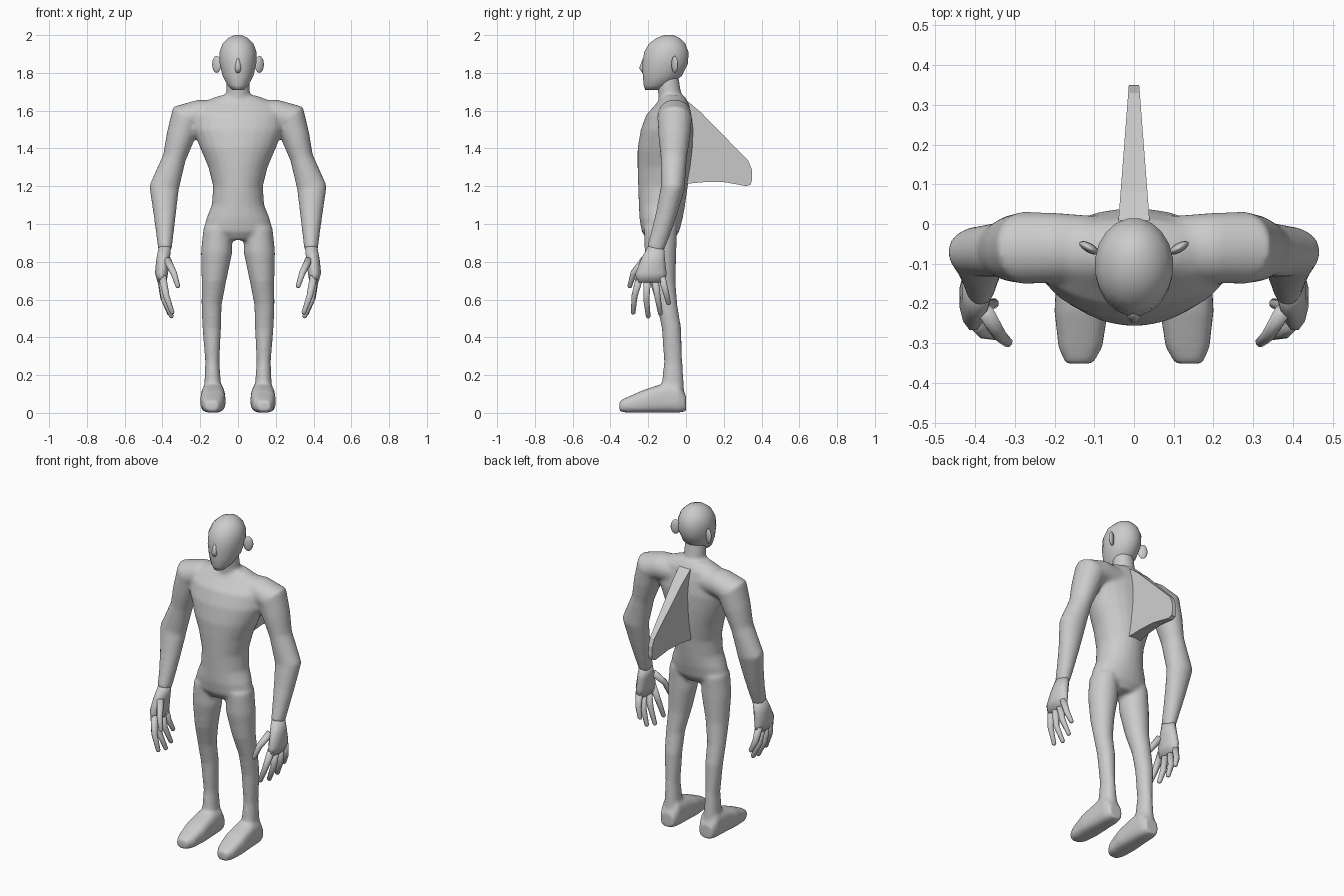
import bpy, bmesh, math
from mathutils import Vector, Matrix

X, Y, Z = Vector((1, 0, 0)), Vector((0, 1, 0)), Vector((0, 0, 1))


def loft(bm, rings, ref=Y, axis=None, sides=16, power=2.0, mirror=False):
    """Skin rings (x, y, z, half_width, half_depth); depth runs along ref."""
    for s in ((1, -1) if mirror else (1,)):
        pts = [Vector((r[0], r[1], r[2])) for r in rings]
        loops = []
        for i, r in enumerate(rings):
            t = axis or (pts[min(i + 1, len(pts) - 1)] - pts[max(i - 1, 0)]).normalized()
            v = (ref - t * ref.dot(t)).normalized()
            u = v.cross(t)
            loop = []
            for k in range(sides):
                a = 2 * math.pi * (k + 0.5) / sides
                c, n = math.cos(a), math.sin(a)
                c = math.copysign(abs(c) ** (2 / power), c)
                n = math.copysign(abs(n) ** (2 / power), n)
                p = pts[i] + u * (r[3] * c) + v * (r[4] * n)
                loop.append(bm.verts.new((p.x * s, p.y, p.z)))
            loops.append(loop)
        for a, b in zip(loops, loops[1:]):
            for k in range(sides):
                j = (k + 1) % sides
                bm.faces.new((a[k], a[j], b[j], b[k]))
        bm.faces.new(loops[0])
        bm.faces.new(loops[-1])


def finish(name, bm, smooth=True):
    bmesh.ops.recalc_face_normals(bm, faces=bm.faces[:])
    me = bpy.data.meshes.new(name)
    bm.to_mesh(me)
    bm.free()
    for p in me.polygons:
        p.use_smooth = smooth
    ob = bpy.data.objects.new(name, me)
    bpy.context.collection.objects.link(ob)
    return ob


# Body: torso, neck, arms, legs and feet fused into one skin
bm = bmesh.new()
loft(bm, [(0, -.135, .915, .10, .07), (0, -.135, .96, .185, .10), (0, -.132, 1.03, .168, .115),
          (0, -.127, 1.1, .139, .123), (0, -.122, 1.2, .132, .132), (0, -.115, 1.3, .157, .142),
          (0, -.11, 1.4, .20, .147), (0, -.10, 1.5, .24, .14), (0, -.09, 1.58, .24, .12),
          (0, -.07, 1.64, .20, .085), (0, -.07, 1.68, .10, .06)], axis=Z, sides=24)
loft(bm, [(0, -.075, 1.6, .075, .07), (0, -.085, 1.68, .064, .062),
          (0, -.10, 1.79, .06, .06)], axis=Z)
loft(bm, [(.08, -.06, 1.58, .075, .08), (.2, -.06, 1.58, .08, .09), (.275, -.06, 1.56, .093, .092),
          (.305, -.062, 1.46, .076, .085), (.337, -.065, 1.35, .062, .07),
          (.392, -.07, 1.19, .08, .064), (.388, -.105, 1.05, .06, .056),
          (.387, -.135, .95, .047, .051), (.387, -.165, .86, .036, .046)], mirror=True)
loft(bm, [(.108, -.135, .98, .076, .088), (.113, -.135, .85, .084, .085),
          (.127, -.125, .7, .066, .07), (.14, -.10, .57, .054, .055),
          (.139, -.077, .45, .050, .052), (.136, -.068, .27, .038, .049),
          (.134, -.07, .15, .045, .06), (.132, -.075, .05, .05, .07)], axis=Z, mirror=True)
loft(bm, [(.132, 0, .05, .042, .045), (.132, -.04, .08, .08, .06), (.132, -.12, .078, .078, .064),
          (.133, -.22, .062, .062, .068), (.135, -.31, .042, .042, .056),
          (.138, -.352, .036, .028, .036)], ref=X, axis=-Y, power=3, mirror=True)
body = finish("body", bm)
rm = body.modifiers.new("fuse", 'REMESH')
rm.mode = 'VOXEL'
rm.voxel_size = .01
rm.use_smooth_shade = True
sm = body.modifiers.new("soften", 'SMOOTH')
sm.factor = .5
sm.iterations = 10

# Head with nose
bm = bmesh.new()
loft(bm, [(0, -.178, 1.71, .03, .038), (0, -.155, 1.735, .056, .07), (0, -.125, 1.785, .083, .105),
          (0, -.11, 1.85, .098, .122), (0, -.104, 1.91, .099, .119), (0, -.10, 1.955, .083, .097),
          (0, -.095, 1.985, .052, .062), (0, -.09, 2.0, .018, .024)], axis=Z, sides=20)
loft(bm, [(0, -.222, 1.875, .008, .008), (0, -.226, 1.825, .018, .024),
          (0, -.218, 1.80, .014, .015)], axis=Z, sides=8)
finish("head", bm)

# Ears
bm = bmesh.new()
for s in (1, -1):
    m = (Matrix.Translation((s * .113, -.06, 1.845)) @ Matrix.Rotation(s * math.radians(30), 4, 'Z')
         @ Matrix.Diagonal((.028, .012, .045, 1)))
    bmesh.ops.create_uvsphere(bm, u_segments=12, v_segments=8, radius=1, matrix=m)
finish("ears", bm)

# Hands: palm plus five fingers per side
bm = bmesh.new()
loft(bm, [(.387, -.16, .88, .034, .045), (.397, -.175, .81, .037, .066),
          (.405, -.185, .74, .036, .085), (.402, -.186, .69, .024, .08)],
     axis=-Z, sides=12, mirror=True)
fingers = [((.375, -.22, .81), (.34, -.278, .74), (.318, -.298, .67)),
           ((.40, -.245, .72), (.38, -.272, .62), (.348, -.28, .53)),
           ((.402, -.205, .71), (.39, -.21, .60), (.352, -.20, .51)),
           ((.405, -.165, .71), (.395, -.15, .61), (.362, -.135, .525)),
           ((.408, -.128, .72), (.40, -.107, .64), (.378, -.092, .58))]
for f in fingers:
    base, mid, tip = map(Vector, f)
    end = tip + (tip - mid).normalized() * .008
    loft(bm, [(*base, .022, .021), (*mid, .018, .017), (*tip, .013, .013), (*end, .006, .006)],
         sides=8, mirror=True)
finish("hands", bm)

# Back fin: side profile, tapering in thickness towards the rear
bm = bmesh.new()
profile = [(-.03, 1.655), (.015, 1.645), (.08, 1.59), (.33, 1.335), (.348, 1.29), (.35, 1.235),
           (.343, 1.21), (.32, 1.20), (.27, 1.21), (.2, 1.222), (.1, 1.222), (-.03, 1.21)]
flanks = [[bm.verts.new((s * (.040 - .077 * y), y, z)) for y, z in profile] for s in (1, -1)]
for side in flanks:
    bm.faces.new(side)
for k in range(len(profile)):
    j = (k + 1) % len(profile)
    bm.faces.new((flanks[0][k], flanks[0][j], flanks[1][j], flanks[1][k]))
finish("back_fin", bm, smooth=False)
